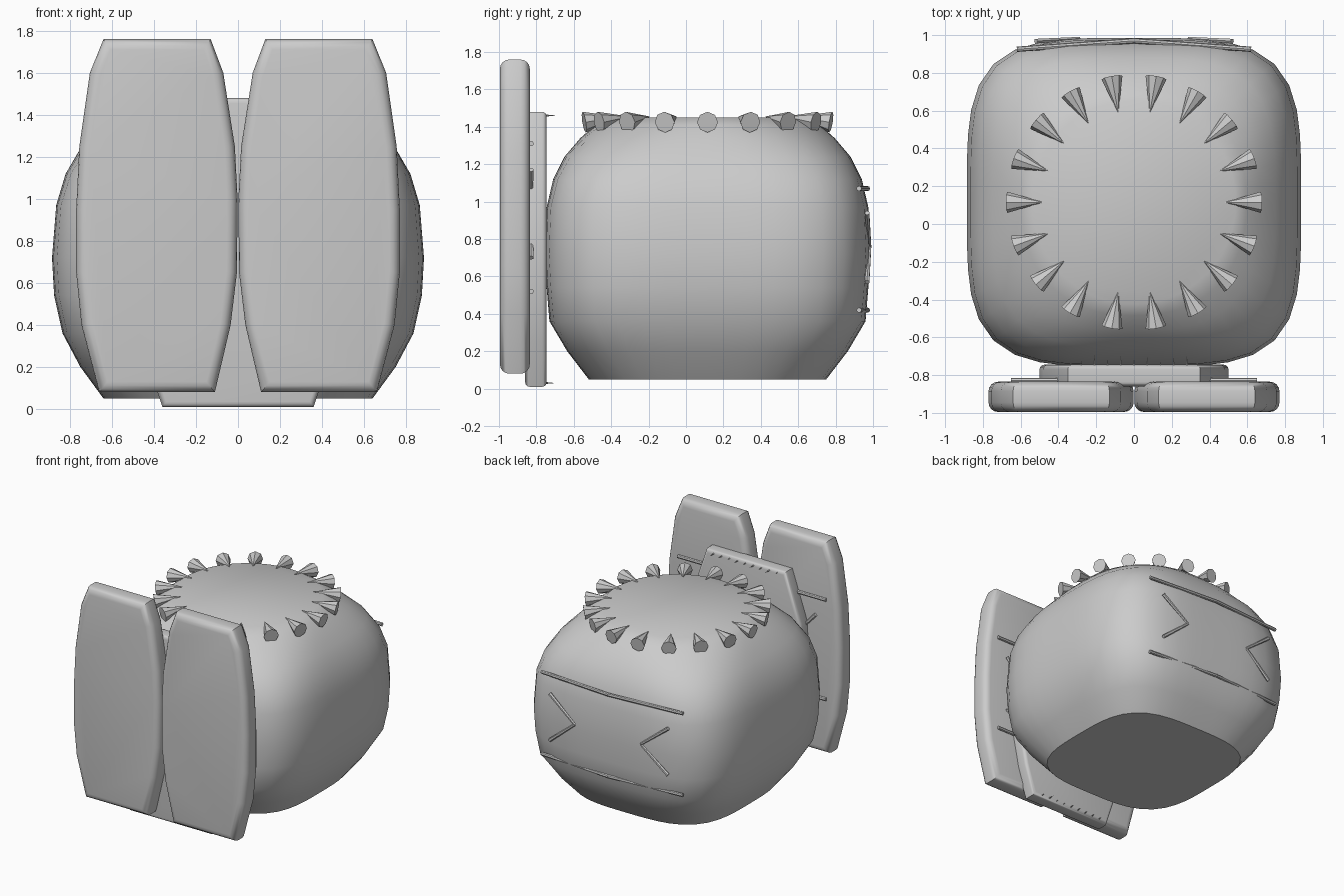
import bpy, bmesh, math, random
from mathutils import Vector

if "Cube" in bpy.data.objects:
    bpy.data.objects.remove(bpy.data.objects["Cube"])
random.seed(3)
CY = 0.115  # body centre in y


def make(name, bm, angle=40):
    bmesh.ops.recalc_face_normals(bm, faces=bm.faces)
    me = bpy.data.meshes.new(name)
    bm.to_mesh(me)
    bm.free()
    ob = bpy.data.objects.new(name, me)
    bpy.context.collection.objects.link(ob)
    bpy.ops.object.select_all(action='DESELECT')
    bpy.context.view_layer.objects.active = ob
    ob.select_set(True)
    bpy.ops.object.shade_smooth_by_angle(angle=math.radians(angle))
    return ob


def stick(bm, a, b, r1, r2, sides=8):
    a, b = Vector(a), Vector(b)
    rot = (b - a).to_track_quat('Z', 'Y').to_matrix().to_4x4()
    rot.translation = (a + b) / 2
    bmesh.ops.create_cone(bm, cap_ends=True, segments=sides, radius1=r1,
                          radius2=r2, depth=(b - a).length, matrix=rot)


def slab(name, outline, y0, y1, bevel):
    bm = bmesh.new()
    f = bm.faces.new([bm.verts.new((x, y0, z)) for x, z in outline])
    ext = bmesh.ops.extrude_face_region(bm, geom=[f])
    moved = [v for v in ext['geom'] if isinstance(v, bmesh.types.BMVert)]
    bmesh.ops.translate(bm, vec=(0, y1 - y0, 0), verts=moved)
    rim = [e for e in bm.edges if abs(e.verts[0].co.y - e.verts[1].co.y) < 1e-5]
    bmesh.ops.bevel(bm, geom=rim, offset=bevel, segments=4, profile=0.5,
                    affect='EDGES', clamp_overlap=True)
    return make(name, bm)


# Cushion-shaped body: superellipse rings (z, half x, half y, exponent)
rings = [(0.05, 0.64, 0.635, 3.4), (0.2, 0.75, 0.75, 3.7), (0.36, 0.835, 0.845, 4),
         (0.54, 0.875, 0.86, 4), (0.72, 0.885, 0.87, 4), (0.97, 0.865, 0.86, 4),
         (1.12, 0.82, 0.825, 3.8), (1.24, 0.75, 0.765, 3.4), (1.34, 0.665, 0.68, 2.8),
         (1.41, 0.595, 0.6, 2.3), (1.45, 0.54, 0.54, 2)]
bm = bmesh.new()
N = 48
loops = []
for z, a, b, n in rings:
    loop = []
    for i in range(N):
        t = 2 * math.pi * i / N
        c, s = math.cos(t), math.sin(t)
        r = (abs(c) ** n + abs(s) ** n) ** (-1 / n)
        loop.append(bm.verts.new((a * r * c, CY + b * r * s, z)))
    loops.append(loop)
for lo, hi in zip(loops, loops[1:]):
    for i in range(N):
        j = (i + 1) % N
        bm.faces.new((lo[i], lo[j], hi[j], hi[i]))
bm.faces.new(loops[0])
bm.faces.new(loops[-1])
make("body", bm)

# Ring of inward-pointing cones on the top
bm = bmesh.new()
for k in range(18):
    t = math.radians(20 * k)
    c, s = math.cos(t), math.sin(t)
    stick(bm, (0.67 * c, CY + 0.67 * s, 1.425), (0.48 * c, CY + 0.48 * s, 1.455), 0.056, 0)
make("top_cones", bm)

# Two front slabs
half = [(0.13, 1.76), (0.64, 1.76), (0.705, 1.6), (0.755, 1.25), (0.77, 0.95),
        (0.77, 0.65), (0.745, 0.4), (0.66, 0.08), (0.11, 0.08), (0.035, 0.4),
        (0.005, 0.65), (0.002, 1.0), (0.015, 1.25), (0.07, 1.6)]
for side, sx in (("right", 1), ("left", -1)):
    slab("front_slab_" + side, [(sx * x, z) for x, z in half], -0.995, -0.835, 0.05)

# Narrower slab joining them to the body
edge = [(0.36, 0.01), (0.44, 0.25), (0.49, 0.5), (0.5, 0.75), (0.48, 1.1), (0.35, 1.48)]
slab("middle_slab", edge + [(-x, z) for x, z in reversed(edge)], -0.86, -0.745, 0.025)

# Small spikes along the middle slab's ends
bm = bmesh.new()
for z in (0.03, 1.46):
    for k in range(9):
        x = -0.28 + 0.07 * k
        stick(bm, (x, -0.77, z), (x, -0.73 + random.uniform(0, 0.04), z), 0.008, 0, 5)
make("small_spikes", bm)


# Horizontal rods and inward chevrons, on the body's back and behind the slabs
def face_lines(name, rods, xe, ye, ym, chev, zs, yc, r):
    bm = bmesh.new()
    for sx in (1, -1):
        for z in rods:
            stick(bm, (sx * xe, ye, z), (0, ym, z), r, r)
        for z in (zs[0], zs[2]):
            stick(bm, (sx * chev[0], yc[0], z), (sx * chev[1], yc[1], zs[1]), r, r * 0.7, 6)
    make(name, bm)


face_lines("back_lines", (1.07, 0.42), 0.62, 0.925, 0.97,
           (0.52, 0.29), (0.94, 0.76, 0.57), (0.968, 0.982), 0.014)
face_lines("slab_lines", (1.31, 0.52), 0.65, -0.828, -0.828,
           (0.56, 0.33), (1.17, 0.92, 0.7), (-0.828, -0.828), 0.014)
